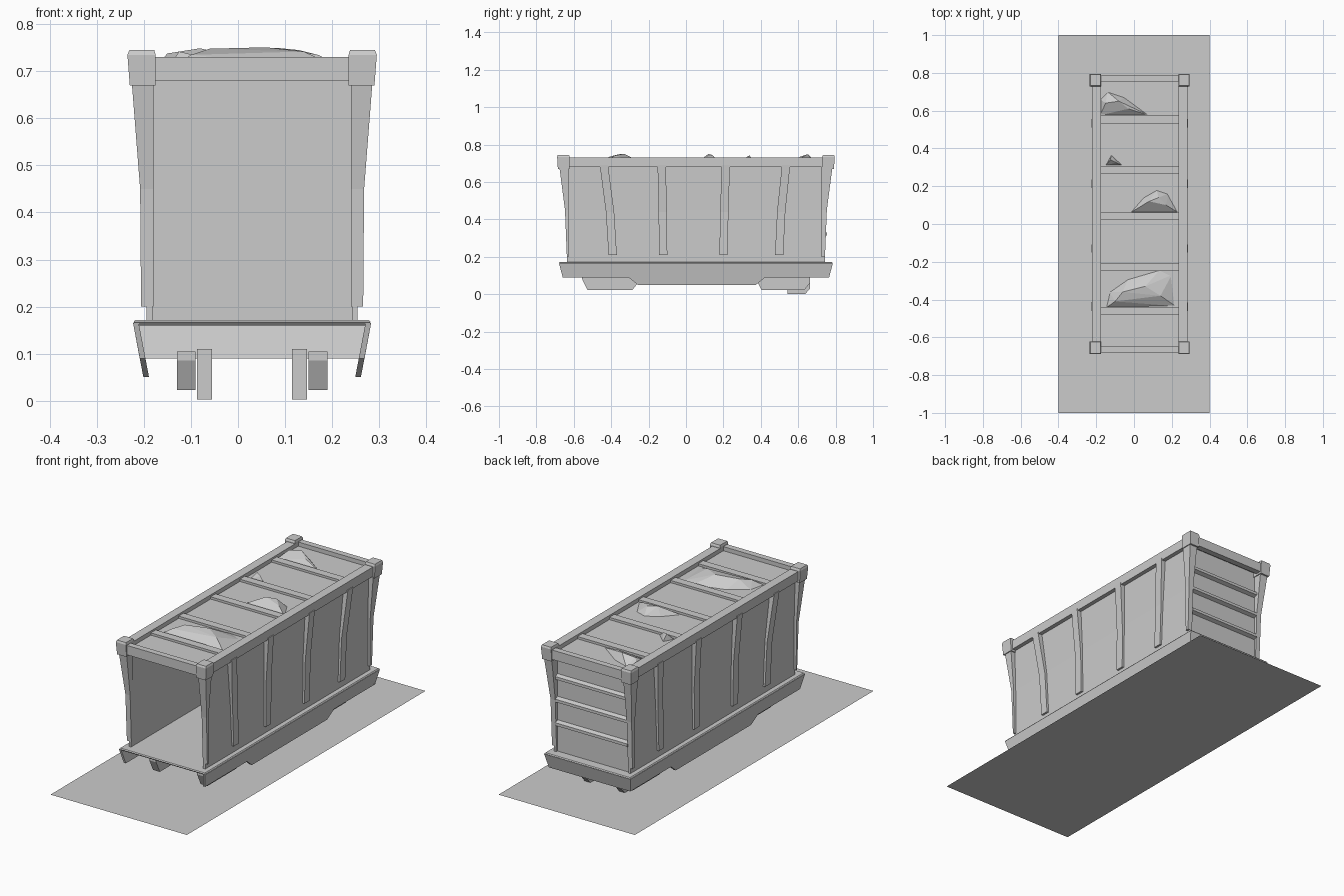
import bpy, bmesh

if "Cube" in bpy.data.objects:
    bpy.data.objects.remove(bpy.data.objects["Cube"])

CX, CY = 0.03, 0.053          # centre of the wagon body
SIDES = ((1, "right"), (-1, "left"))


def finish(name, bm):
    bmesh.ops.recalc_face_normals(bm, faces=bm.faces[:])
    mesh = bpy.data.meshes.new(name)
    bm.to_mesh(mesh)
    bm.free()
    obj = bpy.data.objects.new(name, mesh)
    bpy.context.collection.objects.link(obj)
    return obj


def loft(name, rings):
    """Closed solid through rings of equal point count, relative to the body centre."""
    bm = bmesh.new()
    vs = [[bm.verts.new((x + CX, y + CY, z)) for x, y, z in r] for r in rings]
    n = len(vs[0])
    for a, b in zip(vs, vs[1:]):
        for i in range(n):
            j = (i + 1) % n
            bm.faces.new((a[i], a[j], b[j], b[i]))
    bm.faces.new(vs[0])
    bm.faces.new(vs[-1])
    return finish(name, bm)


def rect(x0, x1, y0, y1, z):
    return [(x0, y0, z), (x1, y0, z), (x1, y1, z), (x0, y1, z)]


def box(name, x0, x1, y0, y1, z0, z1):
    return loft(name, [rect(x0, x1, y0, y1, z0), rect(x0, x1, y0, y1, z1)])


# Flat base sheet
bm = bmesh.new()
bm.faces.new([bm.verts.new(p) for p in
              ((-.4, -1, 0), (.4, -1, 0), (.4, 1, 0), (-.4, 1, 0))])
finish("base_sheet", bm)

# Floor plate
loft("floor", [rect(-.245, .245, -.725, .725, .16),
               rect(-.252, .252, -.732, .732, .167),
               rect(-.248, .248, -.728, .728, .172)])

# Side skirts: leaning sheets that drop lower in the middle
skirt = [(-.732, .165), (-.712, .09), (-.36, .09), (-.31, .05),
         (.32, .05), (.37, .09), (.712, .09), (.732, .165)]
for s, side in SIDES:
    outer = [(s * (.253 - .19 * (.165 - z)), y, z) for y, z in skirt]
    inner = [(x - s * .012, y, z) for x, y, z in outer]
    loft("skirt_" + side, [outer, inner])

# Rear skirt
rear = [(-.253, .165), (-.239, .09), (.239, .09), (.253, .165)]
loft("skirt_rear", [[(x, .732 - d - .27 * (.165 - z), z) for x, z in rear]
                    for d in (0, .012)])

# Running gear: trapezoid blocks and small rear feet
for s, side in SIDES:
    for label, y0, y1 in (("front", -.61, -.31), ("rear", .32, .61)):
        prof = [(y0, .105), (y0, .085), (y0 + .03, .023),
                (y1 - .03, .023), (y1, .06), (y1, .105)]
        loft(f"runner_{label}_{side}", [[(s * x, y, z) for y, z in prof] for x in (.12, .16)])
    foot = [(.49, .11), (.49, .002), (.585, .002), (.61, .03), (.61, .11)]
    loft("foot_" + side, [[(s * x, y, z) for y, z in foot] for x in (.085, .117)])

# Side walls with a low sill
for s, side in SIDES:
    loft("wall_" + side, [rect(s * a, s * b, -.69, .69, z)
                          for a, b, z in ((.212, .224, .17), (.212, .224, .45), (.218, .23, .69))])

# Outward-fanning wall ribs
for s, side in SIDES:
    for i, (top, bot) in enumerate(((-.492, -.445), (-.183, -.175), (.16, .148), (.482, .445))):
        rings = []
        for z, x, t in ((.21, .235, 0), (.44, .237, .3), (.69, .256, 1)):
            y = bot + (top - bot) * t
            rings.append(rect(s * .215, s * x, y - .022, y + .022, z))
        loft(f"rib_{side}_{i}", rings)

# Rear wall and its horizontal ledges with sloping tops
box("rear_wall", -.212, .212, .668, .68, .17, .70)
for i, z in enumerate((.305, .43, .55)):
    prof = [(.675, z), (.70, z + .01), (.70, z + .025), (.675, z + .035)]
    loft(f"rear_ledge_{i}", [[(x, y, pz) for y, pz in prof] for x in (-.212, .212)])

# Corner posts and their caps
for s, side in SIDES:
    for t, end in ((1, "rear"), (-1, "front")):
        inner_y = .672 if t > 0 else .682
        loft(f"post_{end}_{side}",
             [rect(s * .21, s * x, t * inner_y, t * y, z)
              for z, x, y in ((.20, .236, .69), (.45, .238, .70), (.68, .256, .73))])
        loft(f"cap_{end}_{side}",
             [rect(s * a, s * b, t * c, t * d, z) for z, a, b, c, d in
              ((.67, .205, .26, .676, .738), (.735, .205, .265, .675, .742),
               (.745, .208, .261, .679, .738))])

# Top frame rails
for s, side in SIDES:
    box("top_rail_" + side, s * .205, s * .252, -.69, .69, .68, .73)
for t, end in ((1, "rear"), (-1, "front")):
    box("top_rail_" + end, -.21, .21, t * .702, t * .734, .68, .73)

# Roof panel and cross strips
box("roof_panel", -.207, .207, -.704, .704, .695, .708)
for i, y in enumerate((.50, .233, -.012, -.28, -.513)):
    box(f"roof_strip_{i}", -.207, .207, y - .021, y + .021, .70, .72)

# Faceted rubble heaps: hull of a ground outline and a few ridge points
heaps = (
    ([(-.18, .575), (-.18, .66), (-.14, .70), (-.05, .67), (.08, .575)],
     [(-.15, .64, .738), (-.08, .65, .749), (-.03, .61, .735)]),
    ([(-.15, .31), (-.12, .365), (-.06, .31)], [(-.125, .34, .742), (-.095, .325, .735)]),
    ([(-.02, .06), (.05, .14), (.12, .18), (.18, .16), (.235, .06)],
     [(.08, .12, .75), (.13, .14, .745), (.17, .10, .735)]),
    ([(-.15, -.445), (-.13, -.36), (-.03, -.29), (.14, -.24), (.20, -.27), (.22, -.435)],
     [(-.06, -.36, .748), (.06, -.33, .751), (.14, -.38, .742), (-.10, -.41, .735)]),
)
for i, (outline, ridge) in enumerate(heaps):
    bm = bmesh.new()
    for x, y in outline:
        bm.verts.new((x, y, .705))
    for p in ridge:
        bm.verts.new(p)
    bmesh.ops.convex_hull(bm, input=bm.verts[:])
    finish(f"rubble_heap_{i}", bm)
